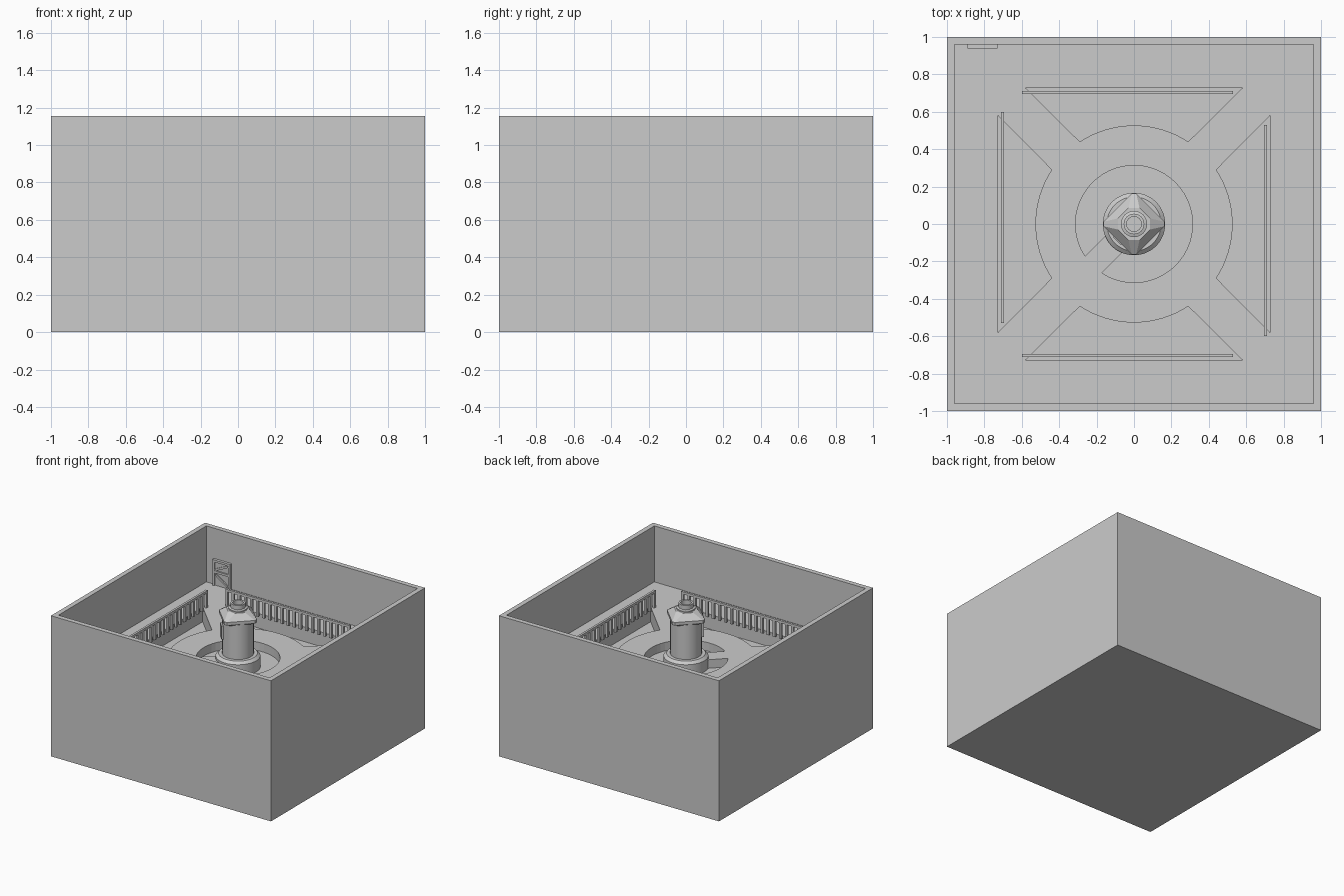
import bpy, bmesh
from math import pi, cos, sin, asin, radians
from mathutils import Matrix

if "Cube" in bpy.data.objects:
    bpy.data.objects.remove(bpy.data.objects["Cube"])

FLOOR = 0.695
TOP = 1.155


def finish(name, bm, smooth=False):
    bmesh.ops.recalc_face_normals(bm, faces=bm.faces)
    me = bpy.data.meshes.new(name)
    bm.to_mesh(me)
    bm.free()
    ob = bpy.data.objects.new(name, me)
    bpy.context.collection.objects.link(ob)
    if smooth:
        bpy.context.view_layer.objects.active = ob
        ob.select_set(True)
        bpy.ops.object.shade_smooth_by_angle(angle=radians(30))
        ob.select_set(False)
    return ob


def add_box(bm, lo, hi, rot=None):
    size = [b - a for a, b in zip(lo, hi)]
    mid = [(a + b) / 2 for a, b in zip(lo, hi)]
    m = Matrix.Translation(mid) @ (rot or Matrix()) @ Matrix.Diagonal((*size, 1))
    bmesh.ops.create_cube(bm, size=1, matrix=m)


def prism(bm, pts, z0, z1):
    face = bm.faces.new([bm.verts.new((x, y, z0)) for x, y in pts])
    up = bmesh.ops.extrude_face_region(bm, geom=[face], use_keep_orig=True)
    verts = [g for g in up['geom'] if isinstance(g, bmesh.types.BMVert)]
    bmesh.ops.translate(bm, verts=verts, vec=(0, 0, z1 - z0))


def lathe(name, profile, seg=48):
    bm = bmesh.new()
    rings = [[bm.verts.new((r * cos(2 * pi * i / seg), r * sin(2 * pi * i / seg), z))
              for i in range(seg)] for r, z in profile]
    for a, b in zip(rings, rings[1:]):
        for i in range(seg):
            j = (i + 1) % seg
            bm.faces.new((a[i], a[j], b[j], b[i]))
    bm.faces.new(rings[0])
    bm.faces.new(rings[-1])
    return finish(name, bm, True)


def arc(r, a0, a1, n):
    return [(r * cos(a0 + (a1 - a0) * i / n), r * sin(a0 + (a1 - a0) * i / n))
            for i in range(n + 1)]


# Open-topped chamber with a thick floor
bm = bmesh.new()
add_box(bm, (-1, -1, 0), (1, 1, TOP))
chamber = finish("chamber", bm)


def cut(name, bm):
    tool = finish(name, bm)
    tool.hide_render = True
    tool.hide_set(True)
    mod = chamber.modifiers.new(name, 'BOOLEAN')
    mod.operation = 'DIFFERENCE'
    mod.solver = 'EXACT'
    mod.object = tool
    bpy.context.view_layer.objects.active = chamber
    bpy.ops.object.modifier_apply(modifier=name)
    bpy.data.objects.remove(tool)


bm = bmesh.new()
add_box(bm, (-0.96, -0.96, FLOOR), (0.96, 0.96, 1.5))
cut("room_cutter", bm)

# Four trapezoid pits around the round platform
bm = bmesh.new()
half = asin(0.29 / 0.527)
base = [(-0.58, 0.727), (0.58, 0.727)] + arc(0.527, pi / 2 - half, pi / 2 + half, 16)
for k in range(4):
    c, s = cos(k * pi / 2), sin(k * pi / 2)
    prism(bm, [(x * c - y * s, x * s + y * c) for x, y in base], FLOOR - 0.12, FLOOR + 0.1)
cut("pit_cutter", bm)

# Ring trench, interrupted by a bridge on the front left diagonal
bm = bmesh.new()
mid = -3 * pi / 4
ao, ai = asin(0.064 / 0.313), asin(0.064 / 0.15)
prism(bm, arc(0.313, mid + ao, mid + 2 * pi - ao, 48)
      + arc(0.15, mid + 2 * pi - ai, mid + ai, 32), FLOOR - 0.07, FLOOR + 0.1)
cut("trench_cutter", bm)

# Railings over the outer edge of each pit
def railing(name, turn, flip):
    bm = bmesh.new()
    add_box(bm, (-0.6, 0.694, 0.815), (0.53, 0.712, 0.835))
    n = 21
    for i in range(n):
        x = -0.59 + 1.11 * i / (n - 1)
        add_box(bm, (x - 0.01, 0.694, FLOOR - 0.01), (x + 0.01, 0.712, 0.816))
    m = Matrix.Rotation(turn, 4, 'Z') @ Matrix.Diagonal((flip, 1, 1, 1))
    bmesh.ops.transform(bm, matrix=m, verts=bm.verts)
    return finish(name, bm)


railing("railing_back", 0, 1)
railing("railing_left", pi / 2, -1)
railing("railing_front", pi, -1)
railing("railing_right", -pi / 2, -1)

# Central column: stepped foot, shaft
lathe("column_foot", [(0.167, FLOOR - 0.08), (0.167, 0.715), (0.145, 0.735), (0.13, 0.735)])
lathe("column_shaft", [(0.118, 0.72), (0.118, 1.04)], 32)

# Diamond hood with blunted corners
bm = bmesh.new()
rings = []
for r, b, z in [(0.125, 0.02, 1.01), (0.163, 0.012, 1.025), (0.163, 0.012, 1.05), (0.085, 0.03, 1.1)]:
    ring = []
    for k in range(4):
        for s in (-1, 1):
            c, q = cos(k * pi / 2), sin(k * pi / 2)
            x, y = r, s * b
            ring.append(bm.verts.new((x * c - y * q, x * q + y * c, z)))
    rings.append(ring)
for a, b in zip(rings, rings[1:]):
    for i in range(8):
        j = (i + 1) % 8
        bm.faces.new((a[i], a[j], b[j], b[i]))
bm.faces.new(rings[0])
bm.faces.new(rings[-1])
finish("column_hood", bm)

# Hollow collar on top of the hood
lathe("top_collar", [(0.07, 1.08), (0.07, 1.11), (0.055, 1.115), (0.055, 1.15),
                     (0.04, 1.15), (0.04, 1.11)], 32)

# Small panel on the shaft, facing the bridge
bm = bmesh.new()
add_box(bm, (0.105, -0.03, 0.87), (0.13, 0.03, 0.98))
bmesh.ops.rotate(bm, verts=bm.verts, matrix=Matrix.Rotation(mid, 3, 'Z'))
finish("shaft_panel", bm)

# Framed door on the back wall
bm = bmesh.new()
x0, x1, z0, z1, t = -0.89, -0.73, FLOOR, 0.907, 0.018
add_box(bm, (x0, 0.95, z0), (x1, 0.965, z1))
for lo, hi in [((x0, z0), (x0 + t, z1)), ((x1 - t, z0), (x1, z1)),
               ((x0, z1 - t), (x1, z1)), ((x0, 0.8), (x1, 0.8 + t))]:
    add_box(bm, (lo[0], 0.938, lo[1]), (hi[0], 0.955, hi[1]))
finish("wall_door", bm)
bm = bmesh.new()
for zc, ang in ((0.75, 0.6), (0.852, -0.45)):
    add_box(bm, (-0.875, 0.941, zc - 0.008), (-0.745, 0.955, zc + 0.008),
            Matrix.Rotation(ang, 4, 'Y'))
finish("door_braces", bm)
